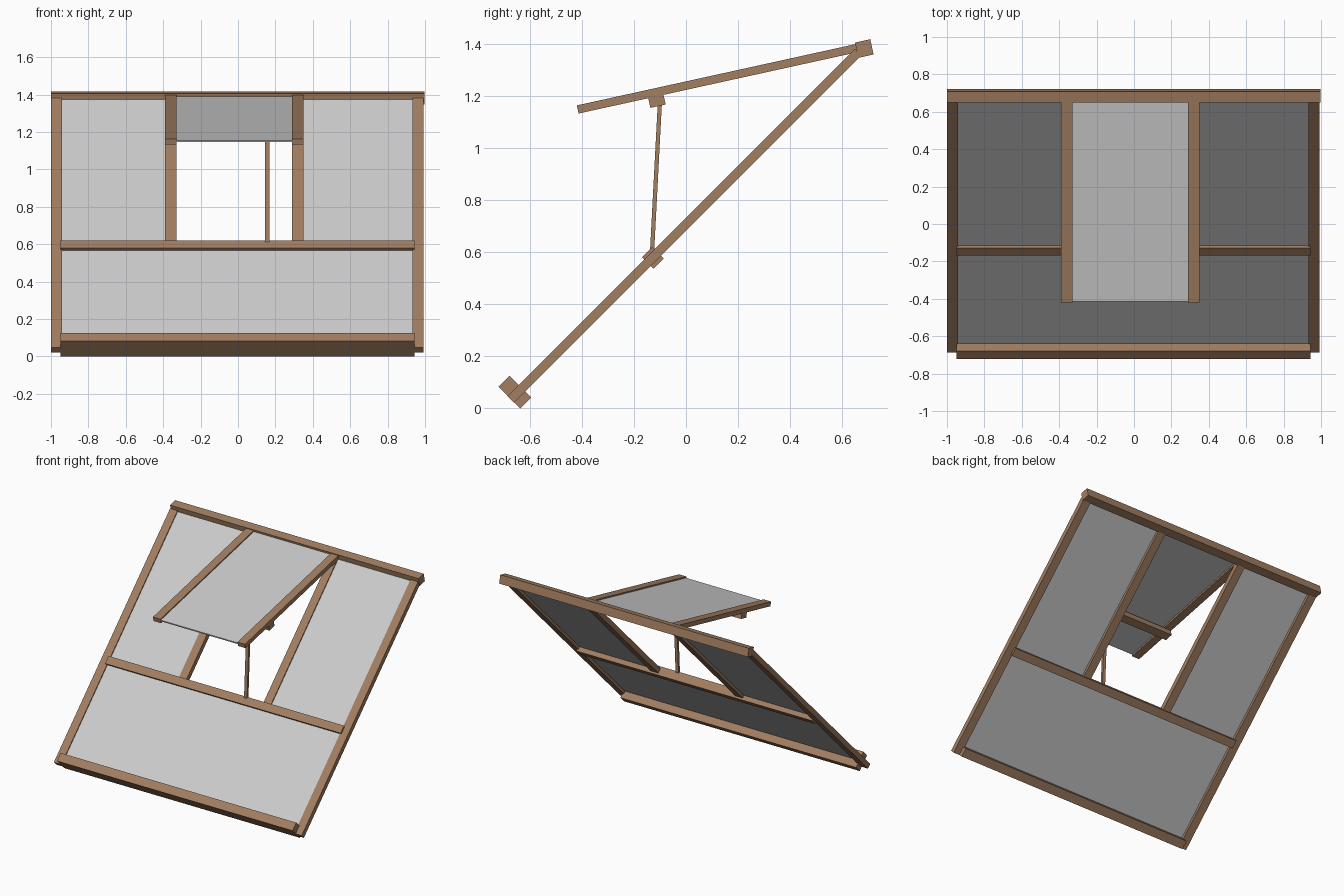
import bpy
from math import radians, cos, sin
from mathutils import Matrix

if "Cube" in bpy.data.objects:
    bpy.data.objects.remove(bpy.data.objects["Cube"])

wood = bpy.data.materials.new("wood")
wood.diffuse_color = (0.36, 0.21, 0.12, 1)
wood.use_nodes = True
wood.node_tree.nodes["Principled BSDF"].inputs["Base Color"].default_value = wood.diffuse_color

SLOPE, TILT = radians(45), radians(12.4)


def bar(name, x0, x1, u0, u1, n0, n1, angle, mat=wood):
    """Box given by x range, range along the slope (u) and range along its normal (n)."""
    bpy.ops.mesh.primitive_cube_add(size=1)
    o = bpy.context.object
    o.name = name
    size = Matrix.Diagonal((x1 - x0, u1 - u0, n1 - n0, 1))
    mid = Matrix.Translation(((x0 + x1) / 2, (u0 + u1) / 2, (n0 + n1) / 2))
    o.data.transform(Matrix.Rotation(angle, 4, 'X') @ mid @ size)
    if mat:
        o.data.materials.append(mat)
    return o


def local(y, z, angle):
    """World y, z to slope coordinates."""
    return y * cos(angle) + z * sin(angle), z * cos(angle) - y * sin(angle)


# sloping frame: two outer stiles and two inner stiles beside the opening
for side, x0, x1 in (("left", -1.0, -0.94), ("right", 0.932, 0.992)):
    bar(side + "_outer_stile", x0, x1, -0.452, 1.435, 0.482, 0.518, SLOPE)
for side, x0, x1 in (("left", -0.39, -0.33), ("right", 0.29, 0.35)):
    bar(side + "_inner_stile", x0, x1, 0.32, 1.435, 0.482, 0.518, SLOPE)

# cross rails
bar("middle_rail", -0.95, 0.943, 0.291, 0.347, 0.468, 0.530, SLOPE)
bar("bottom_rail_lower", -0.95, 0.943, -0.451, -0.391, 0.450, 0.511, SLOPE)
bar("bottom_rail_upper", -0.95, 0.943, -0.451, -0.391, 0.511, 0.568, SLOPE)
u, n = local(0.685, 1.382, TILT)
bar("top_rail", -1.0, 0.997, u - 0.03, u + 0.03, n - 0.03, n + 0.03, TILT)

# fixed panes
bar("lower_pane", -0.945, 0.937, -0.42, 0.32, 0.502, 0.511, SLOPE, None)
bar("left_pane", -0.945, -0.385, 0.32, 1.43, 0.502, 0.511, SLOPE, None)
bar("right_pane", 0.345, 0.937, 0.32, 1.43, 0.502, 0.511, SLOPE, None)

# opening vent hinged at the top rail
u0, n = local(-0.416, 1.148, TILT)
u1 = u - 0.025
for side, x0, x1 in (("left", -0.39, -0.33), ("right", 0.29, 0.35)):
    bar(side + "_vent_stile", x0, x1, u0, u1, n - 0.016, n + 0.016, TILT)
bar("vent_pane", -0.335, 0.295, u0 + 0.002, u1, n - 0.003, n + 0.007, TILT, None)
uc, nc = local(-0.112, 1.181, TILT)
bar("vent_cross_rail", -0.388, 0.348, uc - 0.03, uc + 0.03, nc - 0.021, nc + 0.019, TILT)

# prop holding the vent open
lean = radians(87)
p0, q = local(-0.131, 0.59, lean)
p1, _ = local(-0.101, 1.17, lean)
bar("prop_rod", 0.145, 0.169, p0, p1, q - 0.008, q + 0.008, lean)
